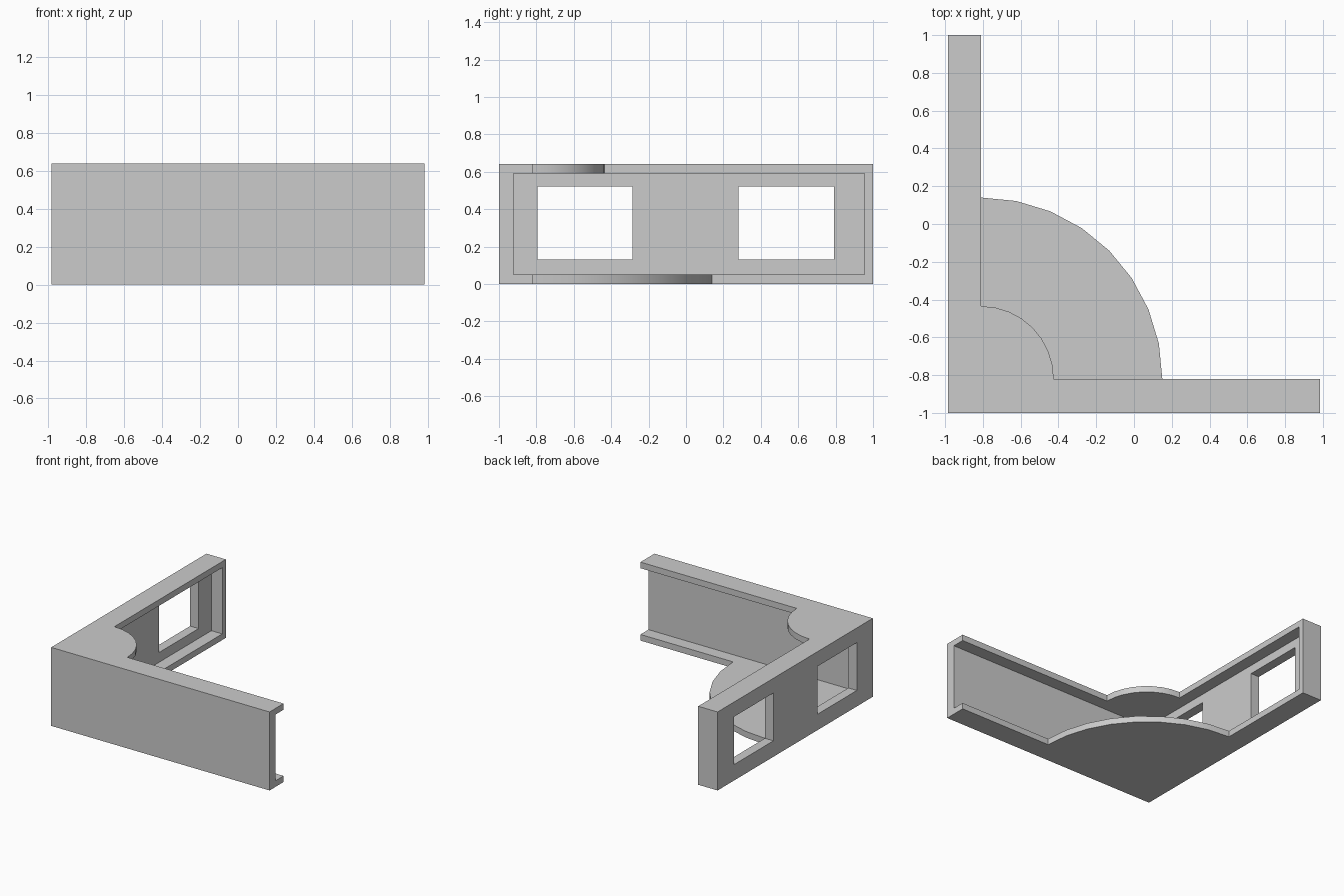
import bpy, bmesh
from math import sin, cos, pi

if "Cube" in bpy.data.objects:
    bpy.data.objects.remove(bpy.data.objects["Cube"], do_unlink=True)

grey = bpy.data.materials.new("light_grey")
grey.use_nodes = True
grey.diffuse_color = (0.6, 0.6, 0.6, 1)
grey.node_tree.nodes["Principled BSDF"].inputs["Base Color"].default_value = (0.6, 0.6, 0.6, 1)

LEFT, RIGHT, FRONT, BACK, TOP = -0.985, 0.985, -1.0, 1.0, 0.64
IN_X, IN_Y = -0.81, -0.82      # inner edges of the flanges
WEB, FLANGE, END = 0.077, 0.05, 0.046
FAR = 2.0


def prism(name, outline, z0, z1):
    """Extrude a plan outline between two heights."""
    bm = bmesh.new()
    face = bm.faces.new([bm.verts.new((x, y, z0)) for x, y in outline])
    ext = bmesh.ops.extrude_face_region(bm, geom=[face])["geom"]
    verts = [v for v in ext if isinstance(v, bmesh.types.BMVert)]
    bmesh.ops.translate(bm, verts=verts, vec=(0, 0, z1 - z0))
    bmesh.ops.recalc_face_normals(bm, faces=bm.faces)
    mesh = bpy.data.meshes.new(name)
    bm.to_mesh(mesh)
    bm.free()
    mesh.materials.append(grey)
    ob = bpy.data.objects.new(name, mesh)
    bpy.context.collection.objects.link(ob)
    return ob


def box(name, x0, x1, y0, y1, z0, z1):
    return prism(name, [(x0, y0), (x1, y0), (x1, y1), (x0, y1)], z0, z1)


def arc(radius, steps=8):
    """Quarter circle in the inner corner, from the front arm to the side arm."""
    return [(IN_X + radius * cos(i * pi / 2 / steps),
             IN_Y + radius * sin(i * pi / 2 / steps)) for i in range(steps + 1)]


# Solid corner block with the large lower gusset outline
body = prism("corner_bracket",
             [(LEFT, FRONT), (RIGHT, FRONT), (RIGHT, IN_Y)] + arc(0.96)
             + [(IN_X, BACK), (LEFT, BACK)], 0, TOP)

# Hollow between the flanges, leaving the webs and the closed back end
cutters = [box("hollow_cutter", LEFT + WEB, FAR, FRONT + WEB, BACK - END,
               FLANGE, TOP - FLANGE)]

# Trim the upper flange to its smaller gusset
cutters.append(prism("upper_gusset_cutter",
                     arc(0.385)[::-1] + [(FAR, IN_Y), (FAR, FAR), (IN_X, FAR)],
                     TOP / 2, 1.0))

# Two windows in the side web
for name, y0, y1 in (("front", -0.795, -0.285), ("back", 0.28, 0.79)):
    cutters.append(box(name + "_window_cutter", -1.2, -0.86, y0, y1, 0.13, 0.52))

for cutter in cutters:
    cutter.hide_render = True
    mod = body.modifiers.new(cutter.name, "BOOLEAN")
    mod.operation = "DIFFERENCE"
    mod.solver = "EXACT"
    mod.object = cutter

# Bake the cuts and drop the helpers
graph = bpy.context.evaluated_depsgraph_get()
result = bpy.data.meshes.new_from_object(body.evaluated_get(graph))
body.modifiers.clear()
body.data = result
for cutter in cutters:
    bpy.data.objects.remove(cutter, do_unlink=True)

# Smooth curved rims, keep the corners sharp
bpy.ops.object.select_all(action="DESELECT")
body.select_set(True)
bpy.context.view_layer.objects.active = body
bpy.ops.object.shade_smooth_by_angle(angle=pi / 6)
